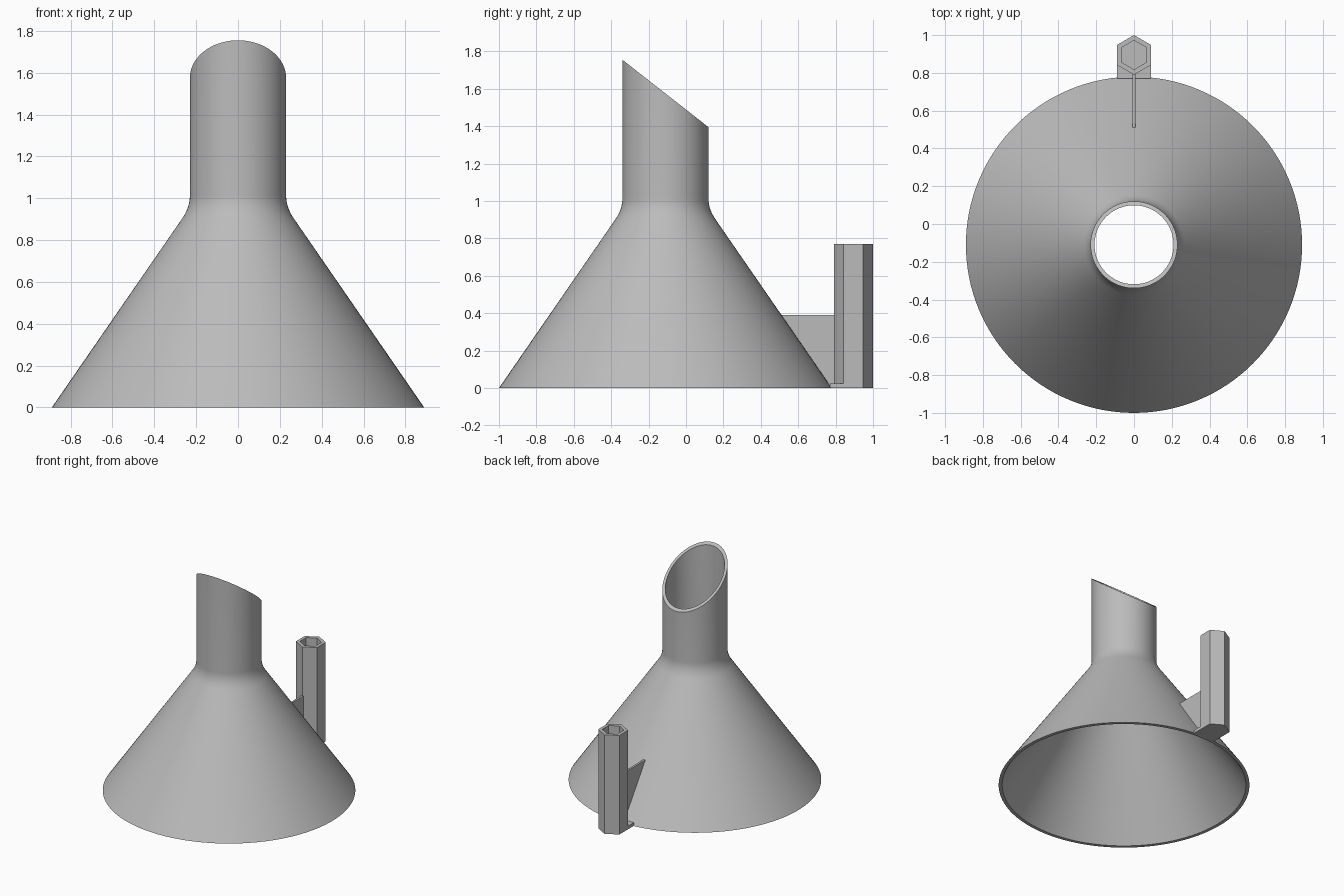
import bpy, bmesh, math
from mathutils import Vector

cube = bpy.data.objects.get("Cube")
if cube:
    bpy.data.objects.remove(cube, do_unlink=True)

grey = bpy.data.materials.new("plain grey")
grey.use_nodes = True
COLOUR = (0.5, 0.5, 0.5, 1)
grey.diffuse_color = COLOUR
grey.node_tree.nodes["Principled BSDF"].inputs["Base Color"].default_value = COLOUR

AXIS_Y = -0.11
TUBE_R = 0.23
WALL = 0.021
SEGMENTS = 128


def finish(name, bm, smooth=False):
    bmesh.ops.recalc_face_normals(bm, faces=bm.faces)
    mesh = bpy.data.meshes.new(name)
    bm.to_mesh(mesh)
    bm.free()
    mesh.materials.append(grey)
    obj = bpy.data.objects.new(name, mesh)
    bpy.context.collection.objects.link(obj)
    if smooth:
        bpy.ops.object.select_all(action='DESELECT')
        obj.select_set(True)
        bpy.context.view_layer.objects.active = obj
        bpy.ops.object.shade_smooth_by_angle(angle=math.radians(30))
    return obj


def slant(y):
    """Height of the sloping spout mouth."""
    return 1.755 - 0.783 * (y + 0.34)


def prism(name, points, direction):
    bm = bmesh.new()
    face = bm.faces.new([bm.verts.new(p) for p in points])
    top = bmesh.ops.extrude_face_region(bm, geom=[face])["geom"]
    moved = [v for v in top if isinstance(v, bmesh.types.BMVert)]
    bmesh.ops.translate(bm, verts=moved, vec=direction)
    return finish(name, bm)


# Funnel: closed wall profile (None marks the slanted mouth), turned about its axis
def wall_profile(foot, tube):
    start, corner, end = Vector((tube + 0.037, 0.903)), Vector((tube, 0.957)), Vector((tube, 1.015))
    curve = [start.lerp(corner, t).lerp(corner.lerp(end, t), t) for t in [i / 8 for i in range(9)]]
    return [(foot, 0)] + [tuple(p) for p in curve] + [(tube, None)]


profile = wall_profile(0.89, TUBE_R) + wall_profile(0.865, TUBE_R - WALL)[::-1]
bm = bmesh.new()
rings = []
for i in range(SEGMENTS):
    a = math.tau * i / SEGMENTS
    ring = []
    for r, z in profile:
        y = AXIS_Y + r * math.sin(a)
        ring.append(bm.verts.new((r * math.cos(a), y, slant(y) if z is None else z)))
    rings.append(ring)
for i, ring in enumerate(rings):
    following = rings[(i + 1) % SEGMENTS]
    for j in range(len(profile)):
        k = (j + 1) % len(profile)
        bm.faces.new((ring[j], following[j], following[k], ring[k]))
finish("funnel", bm, smooth=True)


# Hexagonal holder with a blind hexagonal socket
def hexagon(r, z):
    return [(r * math.sin(i * math.pi / 3), 0.895 + r * math.cos(i * math.pi / 3), z) for i in range(6)]


bm = bmesh.new()
levels = [[bm.verts.new(p) for p in hexagon(r, z)]
          for r, z in ((0.105, 0), (0.105, 0.77), (0.077, 0.77), (0.077, 0.025))]
for low, high in zip(levels, levels[1:]):
    for i in range(6):
        j = (i + 1) % 6
        bm.faces.new((low[i], low[j], high[j], high[i]))
bm.faces.new(levels[0])
bm.faces.new(levels[-1])
finish("hex_holder", bm)

# Foot plate joining holder and funnel rim
prism("foot_plate", [(-0.091, 0.77, 0), (0.091, 0.77, 0), (0.091, 0.845, 0), (-0.091, 0.845, 0)],
      (0, 0, 0.025))

# Thin triangular brace lying against the cone
prism("brace", [(-0.008, 0.765, 0.01), (-0.008, 0.795, 0.01), (-0.008, 0.795, 0.39), (-0.008, 0.505, 0.39)],
      (0.016, 0, 0))
